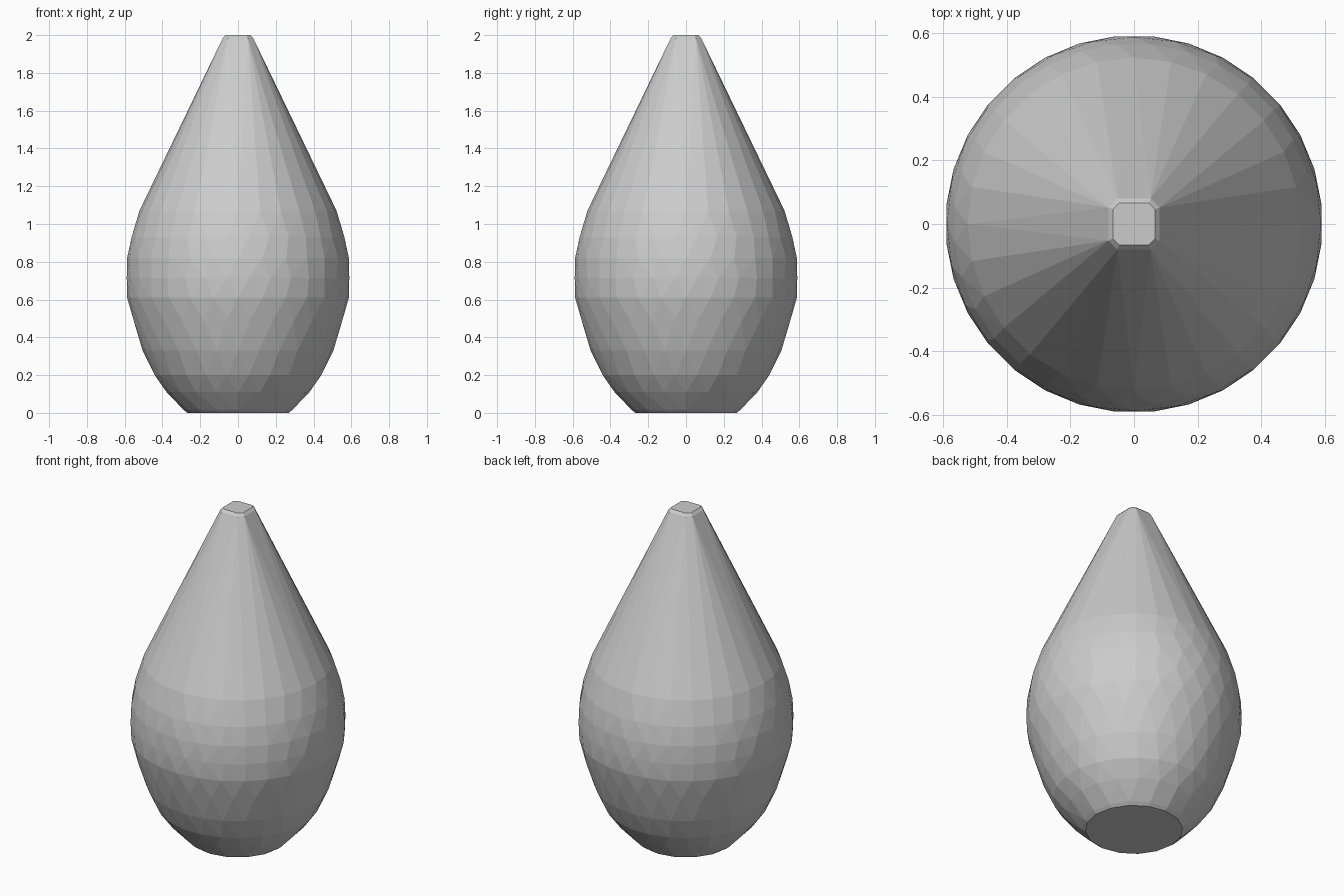
import bpy, bmesh, math

if "Cube" in bpy.data.objects:
    bpy.data.objects.remove(bpy.data.objects["Cube"])

# Body profile: radius, height, number of sides
PROFILE = [
    (0.268, 0.0, 16), (0.287, 0.015, 16), (0.378, 0.11, 20), (0.445, 0.20, 24),
    (0.505, 0.33, 28), (0.556, 0.49, 28), (0.587, 0.61, 28), (0.592, 0.715, 32),
    (0.587, 0.82, 28), (0.566, 0.93, 32), (0.522, 1.07, 28),
]


def ring(bm, radius, z, sides, turn):
    for i in range(sides):
        a = 2 * math.pi * (i + turn) / sides
        bm.verts.new((radius * math.cos(a), radius * math.sin(a), z))


def chamfered_square(bm, half, cut, z):
    for sx in (-1, 1):
        for sy in (-1, 1):
            bm.verts.new((sx * half, sy * (half - cut), z))
            bm.verts.new((sx * (half - cut), sy * half, z))


bm = bmesh.new()

# Faceted round belly with staggered rings
for n, (radius, z, sides) in enumerate(PROFILE):
    ring(bm, radius, z, sides, 0.0 if n < 2 else 0.5 * (n % 2))

# Small bevelled square tip
chamfered_square(bm, 0.08, 0.028, 1.985)
chamfered_square(bm, 0.066, 0.02, 2.0)

# Wrap everything in one convex skin
hull = bmesh.ops.convex_hull(bm, input=bm.verts[:])
bmesh.ops.delete(bm, geom=[v for v in bm.verts if not v.link_faces], context='VERTS')
bmesh.ops.dissolve_limit(bm, angle_limit=math.radians(1.0), verts=bm.verts[:], edges=bm.edges[:])
bmesh.ops.recalc_face_normals(bm, faces=bm.faces[:])

mesh = bpy.data.meshes.new("teardrop_body")
bm.to_mesh(mesh)
bm.free()
body = bpy.data.objects.new("teardrop_body", mesh)
bpy.context.collection.objects.link(body)
